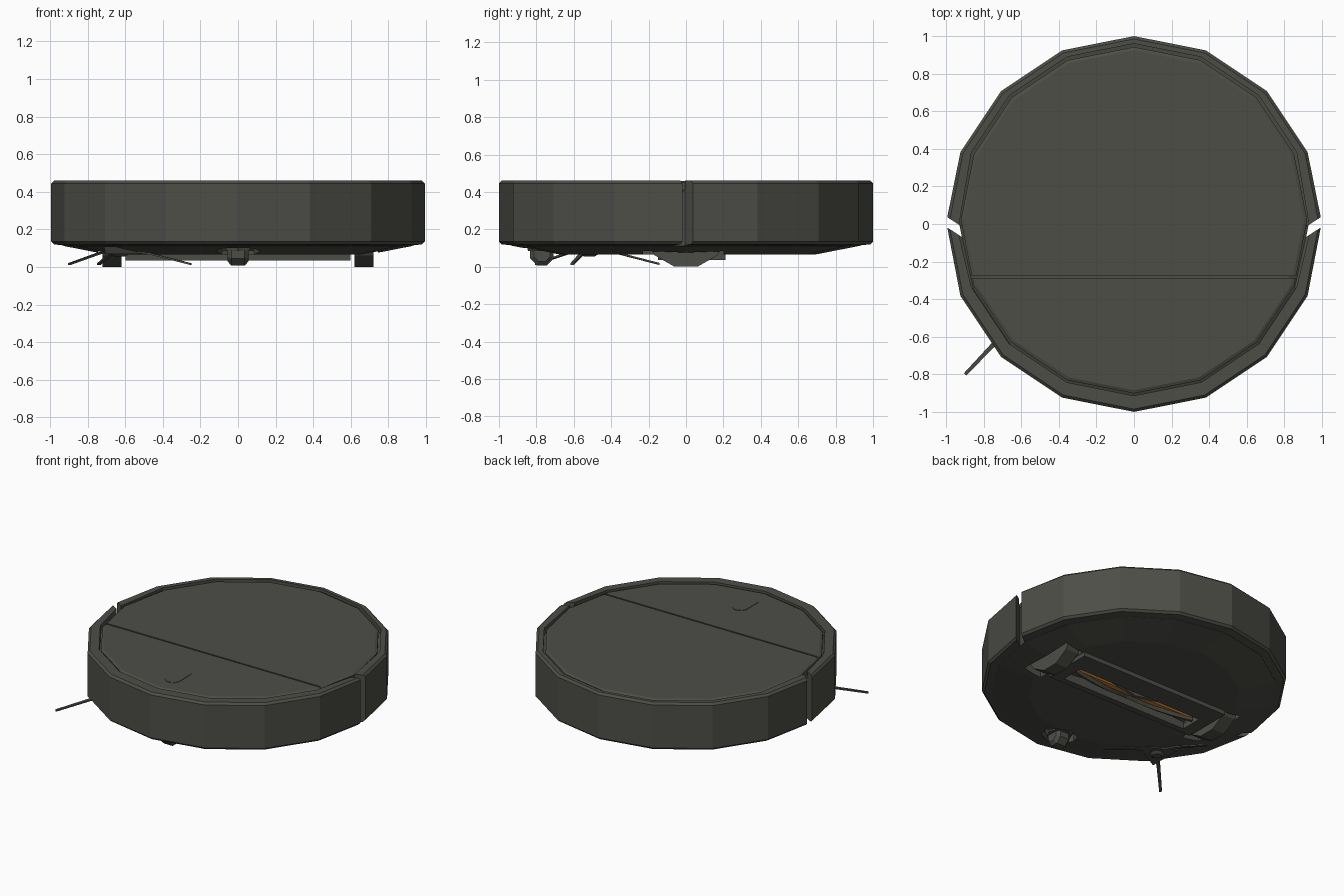
import bpy, bmesh, math
from mathutils import Vector, Matrix

if "Cube" in bpy.data.objects:
    bpy.data.objects.remove(bpy.data.objects["Cube"])

def material(name, col):
    m = bpy.data.materials.new(name)
    m.diffuse_color = (*col, 1)
    m.use_nodes = True
    m.node_tree.nodes["Principled BSDF"].inputs["Base Color"].default_value = m.diffuse_color
    return m

GREY = material("charcoal grey", (0.075, 0.075, 0.064))
ORANGE = material("brush orange", (0.62, 0.22, 0.03))

def finish(name, bm, mat=GREY):
    bmesh.ops.recalc_face_normals(bm, faces=bm.faces)
    me = bpy.data.meshes.new(name)
    bm.to_mesh(me)
    bm.free()
    me.materials.append(mat)
    ob = bpy.data.objects.new(name, me)
    bpy.context.collection.objects.link(ob)
    return ob

def loft(name, columns, closed_cols=False, closed_rows=False, mat=GREY):
    """Skin a list of point columns and cap the open ends."""
    bm = bmesh.new()
    cols = [[bm.verts.new(p) for p in c] for c in columns]
    n, m = len(cols), len(cols[0])
    for i in range(n if closed_cols else n - 1):
        a, b = cols[i], cols[(i + 1) % n]
        for j in range(m if closed_rows else m - 1):
            k = (j + 1) % m
            bm.faces.new((a[j], b[j], b[k], a[k]))
    if closed_rows:
        bm.faces.new(cols[0])
        bm.faces.new(cols[-1])
    else:
        bm.faces.new([c[0] for c in cols])
        bm.faces.new([c[-1] for c in cols])
    return finish(name, bm, mat)

def lathe(name, profile, sides=16, centre=(0, 0), mat=GREY):
    cols = []
    for i in range(sides):
        a = 2 * math.pi * i / sides
        cols.append([(centre[0] + r * math.cos(a), centre[1] + r * math.sin(a), z)
                     for r, z in profile])
    return loft(name, cols, closed_cols=True, mat=mat)

def box(name, x0, x1, y0, y1, z0, z1, mat=GREY):
    cols = [[(x, y0, z0), (x, y1, z0), (x, y1, z1), (x, y0, z1)] for x in (x0, x1)]
    return loft(name, cols, closed_rows=True, mat=mat)

def cut(ob, cutter):
    mod = ob.modifiers.new("cut", 'BOOLEAN')
    mod.operation = 'DIFFERENCE'
    mod.solver = 'EXACT'
    mod.object = cutter
    bpy.context.view_layer.objects.active = ob
    bpy.ops.object.modifier_apply(modifier=mod.name)
    bpy.data.objects.remove(cutter)

# inner chassis with recesses for wheels, roller and castor
chassis = lathe("chassis", [(0.69, 0.065), (0.93, 0.112), (0.93, 0.405), (0.88, 0.43)])
for s in (-1, 1):
    xs = sorted((s * 0.605, s * 0.745))
    cut(chassis, box("well_cutter", *xs, -0.23, 0.2, 0, 0.3))
cut(chassis, box("roller_cutter", -0.52, 0.52, -0.11, 0.06, 0, 0.22))
cut(chassis, lathe("castor_cutter", [(0.12, 0), (0.12, 0.14)], 8, (0, -0.76)))

# outer shell halves, split by slanted notches at both sides
SHELL = [(0.92, 0.113, 0), (0.985, 0.12, 0), (1, 0.135, 0), (1, 0.445, 0), (0.985, 0.46, 0),
         (0.937, 0.46, 0.023), (0.937, 0.415, 0.023), (0.92, 0.407, 0)]

def shell(name, start, y0):
    def end(sx):
        return [(sx * r * 0.994, y0 + (r - 0.99) * 0.65, z) for r, z, cy in SHELL]
    first = 1 if start == 0 else -1
    cols = [end(first)]
    for i in range(1, 8):
        a = math.radians(start + 22.5 * i)
        cols.append([(r * math.cos(a), r * math.sin(a) + cy, z) for r, z, cy in SHELL])
    cols.append(end(-first))
    loft(name, cols, closed_rows=True)

shell("rear_shell", 0, 0.03)
shell("front_bumper", 180, -0.025)

# top cover in two panels with a thin seam
def lid(name, y, keep_rear):
    ob = lathe(name, [(0.922, 0.40), (0.922, 0.45), (0.905, 0.458)], 16, (0, 0.02))
    bm = bmesh.new()
    bm.from_mesh(ob.data)
    geom = bm.verts[:] + bm.edges[:] + bm.faces[:]
    r = bmesh.ops.bisect_plane(bm, geom=geom, plane_co=(0, y, 0), plane_no=(0, 1, 0),
                               clear_inner=keep_rear, clear_outer=not keep_rear)
    edges = [e for e in r["geom_cut"] if isinstance(e, bmesh.types.BMEdge)]
    bmesh.ops.contextual_create(bm, geom=edges)
    bm.to_mesh(ob.data)
    bm.free()

lid("rear_lid", -0.277, True)
lid("front_lid", -0.288, False)

# power button: capsule plate
pts = []
for i in range(12):
    a = math.radians(15 + 30 * i)
    pts.append((0.055 * math.cos(a), -0.682 + 0.055 * math.sin(a) + math.copysign(0.057, math.sin(a))))
loft("power_button", [[(x, y, z) for x, y in pts] for z in (0.452, 0.461)], closed_rows=True)

# drive wheels: lower part of a 12-sided wheel
R = 0.23 / math.cos(math.pi / 12)
arc = [math.radians(195 + 30 * i) for i in range(6)]
for s, side in ((-1, "left"), (1, "right")):
    loft(side + "_wheel", [[(s * x, R * math.cos(a), 0.23 + R * math.sin(a)) for a in arc]
                           for x in (0.62, 0.72)], closed_rows=True)

# front castor with fork
cols = []
for x, r in ((-0.055, 0.045), (-0.035, 0.068), (0.035, 0.068), (0.055, 0.045)):
    cols.append([(x, -0.77 + r * math.cos(math.radians(22.5 + 45 * i)),
                  0.07 + r * math.sin(math.radians(22.5 + 45 * i))) for i in range(8)])
loft("castor_wheel", cols, closed_rows=True)
lathe("castor_mount", [(0.085, 0.085), (0.10, 0.145)], 8, (0, -0.76))

# roller frame around the opening
box("frame_back", -0.6, 0.6, 0.055, 0.21, 0.035, 0.075)
box("frame_front", -0.6, 0.6, -0.15, -0.105, 0.035, 0.075)
for s in (-1, 1):
    xs = sorted((s * 0.51, s * 0.6))
    box("frame_side", *xs, -0.105, 0.055, 0.035, 0.075)

# roller brush with chevron blades
RY, RZ = -0.025, 0.12
def ring(x, r, n=10):
    return [(x, RY + r * math.cos(2 * math.pi * i / n), RZ + r * math.sin(2 * math.pi * i / n))
            for i in range(n)]
loft("roller_brush", [ring(-0.505, 0.055), ring(0.505, 0.055)], closed_rows=True, mat=ORANGE)
for k in range(5):
    cols = []
    for i in range(13):
        x = -0.5 + i / 12
        a = 2 * math.pi * k / 5 + abs(x) * 2.4
        d = Vector((0, math.cos(a), math.sin(a)))
        t = Vector((0, -d.z, d.y)) * 0.007
        c = Vector((x, RY, RZ))
        cols.append([c + d * 0.04 + t * 2, c + d * 0.078 + t, c + d * 0.078 - t, c + d * 0.04 - t * 2])
    loft("roller_blade", cols, closed_rows=True)

# side brush: hub and three drooping arms
HX, HY = -0.63, -0.517
lathe("side_brush_hub", [(0.03, 0.055), (0.06, 0.075), (0.07, 0.1)], 8, (HX, HY))
lathe("side_brush_plate", [(0.15, 0.07), (0.17, 0.11)], 3, (HX, HY))
for k in range(3):
    a = math.radians(226.5 + 120 * k)
    d = Vector((math.cos(a), math.sin(a), 0))
    t = Vector((-d.y, d.x, 0))
    cols = []
    for r, z, w in ((0.03, 0.085, 0.016), (0.16, 0.072, 0.012), (0.39, 0.015, 0.009)):
        c = Vector((HX, HY, z)) + d * r
        u = Vector((0, 0, 0.005))
        cols.append([c + t * w + u, c + t * w - u, c - t * w - u, c - t * w + u])
    loft("side_brush_arm", cols, closed_rows=True)
